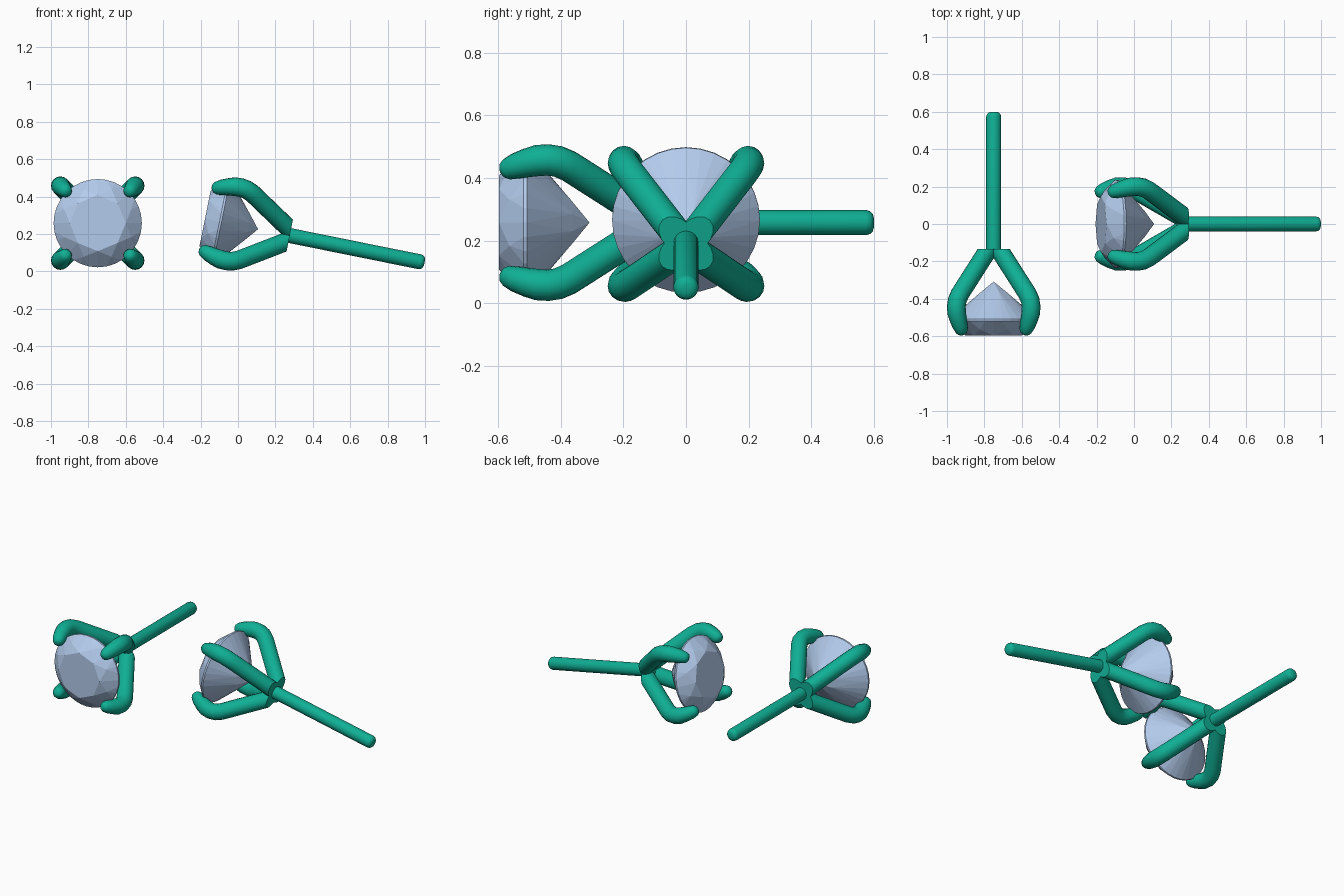
import bpy, bmesh
from math import sin, cos, pi, radians
from mathutils import Matrix, Vector

if "Cube" in bpy.data.objects:
    bpy.data.objects.remove(bpy.data.objects["Cube"])


def material(name, color):
    m = bpy.data.materials.new(name)
    m.diffuse_color = (*color, 1)
    m.use_nodes = True
    m.node_tree.nodes["Principled BSDF"].inputs["Base Color"].default_value = m.diffuse_color
    return m


METAL = material("green_metal", (0.005, 0.43, 0.3))
STONE = material("pale_stone", (0.45, 0.6, 0.84))


def finish(bm, name, mat, matrix, smooth):
    bmesh.ops.recalc_face_normals(bm, faces=bm.faces)
    me = bpy.data.meshes.new(name)
    bm.to_mesh(me)
    bm.free()
    me.materials.append(mat)
    ob = bpy.data.objects.new(name, me)
    bpy.context.collection.objects.link(ob)
    ob.matrix_world = matrix
    if smooth:
        bpy.ops.object.select_all(action='DESELECT')
        ob.select_set(True)
        bpy.context.view_layer.objects.active = ob
        bpy.ops.object.shade_smooth_by_angle(angle=radians(40))


def skin(bm, rings):
    # Bridge consecutive vertex rings and cap both ends
    for a, b in zip(rings, rings[1:]):
        n = len(a)
        for i in range(n):
            j = (i + 1) % n
            bm.faces.new((a[i], a[j], b[j], b[i]))
    bm.faces.new(rings[0])
    bm.faces.new(rings[-1])


def add_prong(bm, angle, n=16):
    # Path as (diagonal offset, position along post axis, tube radius)
    path = [(.028, -.135, .05), (.162, -.345, .05), (.181, -.375, .05),
            (.195, -.408, .05), (.2, -.44, .05), (.198, -.475, .05),
            (.19, -.51, .046), (.18, -.545, .041), (.17, -.572, .034),
            (.166, -.585, .024), (.164, -.59, .012)]
    d = Vector((cos(angle), 0, sin(angle)))
    pts = [d * o * 2 ** .5 + Vector((0, t, 0)) for o, t, _ in path]
    side = d.cross(Vector((0, 1, 0)))
    rings = []
    for k, p in enumerate(pts):
        tan = (pts[min(k + 1, len(pts) - 1)] - pts[max(k - 1, 0)]).normalized()
        nor = tan.cross(side)
        ring = []
        for i in range(n):
            a = 2 * pi * i / n
            v = p + (nor * cos(a) + side * sin(a)) * path[k][2]
            if k == 0:      # cut the root flat, square to the post
                v += tan * ((-.135 - v.y) / tan.y)
            ring.append(bm.verts.new(v))
        rings.append(ring)
    skin(bm, rings)


def earring(tag, matrix):
    # Four claw prongs
    bm = bmesh.new()
    for k in range(4):
        add_prong(bm, pi / 4 + k * pi / 2)
    finish(bm, tag + "_prongs", METAL, matrix, True)

    # Post with rounded tip
    bm = bmesh.new()
    profile = [(.04, -.18), (.04, .575), (.036, .588), (.028, .596), (.014, .6)]
    skin(bm, [[bm.verts.new((r * cos(i * pi / 12), y, r * sin(i * pi / 12)))
               for i in range(24)] for r, y in profile])
    finish(bm, tag + "_post", METAL, matrix, True)

    # Brilliant-cut gem: hull of (radius, axis position, count, phase) rings
    bm = bmesh.new()
    for r, y, n, ph in [(.15, -.597, 8, 0), (.194, -.564, 8, pi / 8),
                        (.236, -.518, 32, 0), (.236, -.507, 32, 0),
                        (.07, -.361, 8, pi / 8), (0, -.308, 1, 0)]:
        for i in range(n):
            a = 2 * pi * i / n + ph
            bm.verts.new((r * cos(a), y, r * sin(a)))
    bmesh.ops.convex_hull(bm, input=bm.verts)
    bmesh.ops.dissolve_limit(bm, angle_limit=radians(1), verts=bm.verts, edges=bm.edges)
    finish(bm, tag + "_gem", STONE, matrix, False)


# Left earring faces the front; right one lies sideways, tilted on its post
earring("left_earring", Matrix.Translation((-.75, 0, .258)))
c, s = cos(radians(11.4)), sin(radians(11.4))
earring("right_earring", Matrix(((0, c, s, .409), (-1, 0, 0, 0),
                                 (0, -s, c, .165), (0, 0, 0, 1))))
